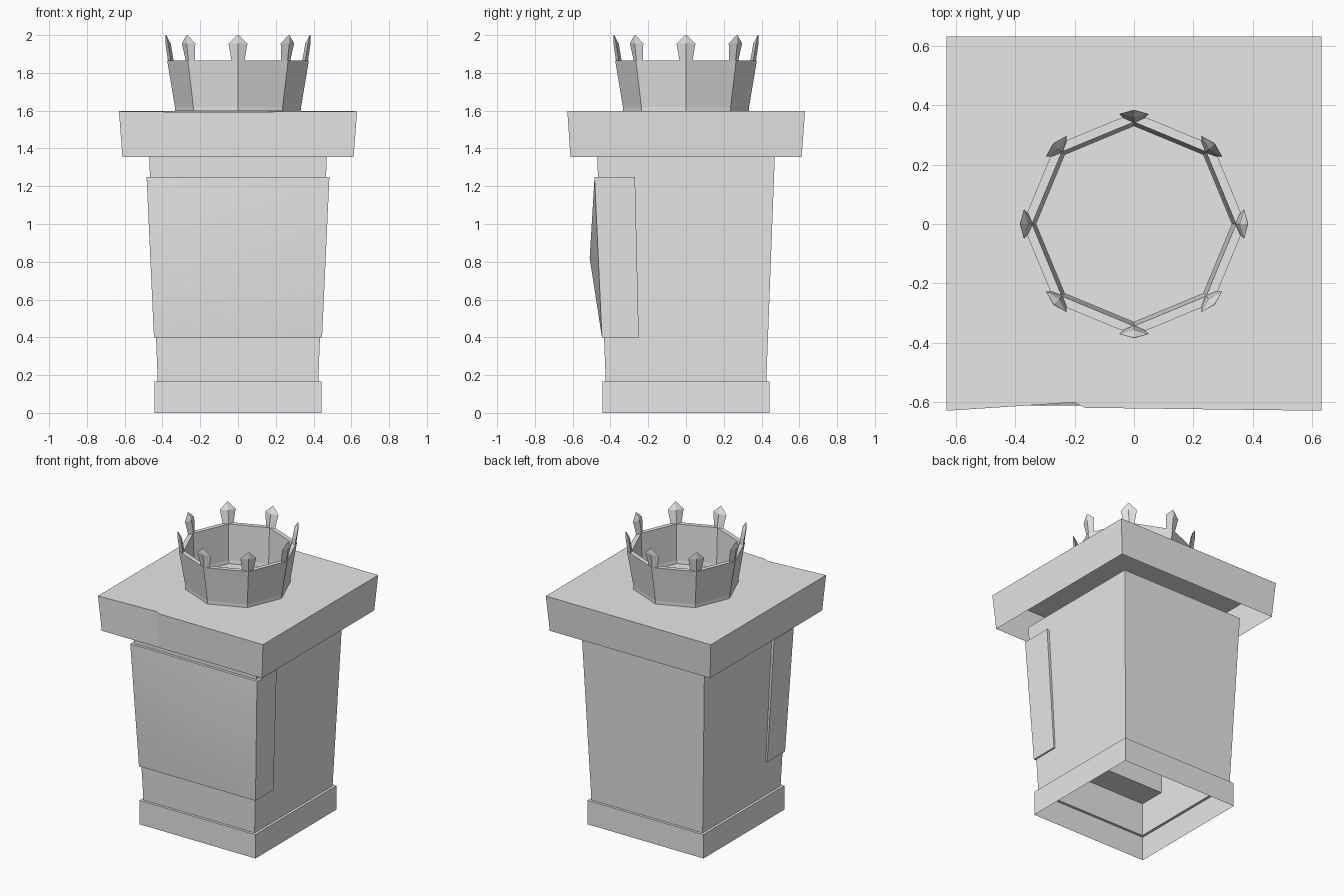
import bpy, bmesh, math
from mathutils import Vector

cube = bpy.data.objects.get("Cube")
if cube:
    bpy.data.objects.remove(cube, do_unlink=True)

# One stone colour
stone = bpy.data.materials.new("grey_stone")
stone.use_nodes = True
grey = (0.8, 0.8, 0.8, 1)
stone.diffuse_color = grey
stone.node_tree.nodes["Principled BSDF"].inputs["Base Color"].default_value = grey


def loft(name, rings, cap_start=False, cap_end=False, closed=False):
    """Skin a list of equal-length point rings, each counter-clockwise from above."""
    bm = bmesh.new()
    loops = [[bm.verts.new(p) for p in ring] for ring in rings]
    pairs = list(zip(loops, loops[1:]))
    if closed:
        pairs.append((loops[-1], loops[0]))
    for low, high in pairs:
        n = len(low)
        for i in range(n):
            j = (i + 1) % n
            bm.faces.new((low[i], low[j], high[j], high[i]))
    if cap_start:
        bm.faces.new(loops[0][::-1])
    if cap_end:
        bm.faces.new(loops[-1])
    bmesh.ops.remove_doubles(bm, verts=bm.verts, dist=0.0001)
    mesh = bpy.data.meshes.new(name)
    bm.to_mesh(mesh)
    bm.free()
    mesh.materials.append(stone)
    obj = bpy.data.objects.new(name, mesh)
    bpy.context.collection.objects.link(obj)
    return obj


def square(r, z):
    return [(-r, -r, z), (r, -r, z), (r, r, z), (-r, r, z)]


def octagon(r, z):
    return [(r * math.cos(i * math.pi / 4), r * math.sin(i * math.pi / 4), z)
            for i in range(8)]


# Hollow plinth with an inward ledge, and the flared shaft above it
loft("plinth", [square(0.443, 0), square(0.443, 0.165), square(0.425, 0.165)])
loft("shaft", [square(0.425, 0.165), square(0.47, 1.355)])

# Capital: open-bottomed shell with a chipped crack in its front edge
slab_low = [(-0.612, -0.612, 1.355), (-0.18, -0.61, 1.355), (-0.165, -0.612, 1.355),
            (0.612, -0.612, 1.355), (0.612, 0.612, 1.355), (-0.612, 0.612, 1.355)]
slab_high = [(-0.63, -0.628, 1.597), (-0.2, -0.6, 1.592), (-0.165, -0.618, 1.592),
             (0.63, -0.628, 1.597), (0.63, 0.63, 1.597), (-0.63, 0.63, 1.597)]
loft("capital", [slab_low, slab_high], cap_end=True)


# Front panel: wraps round the shaft and bulges to a point in the middle
def panel_ring(half, back, z):
    return [(-half, -half, z), (half, -half, z), (half, back, z), (-half, back, z)]


panel = loft("front_panel", [panel_ring(0.445, -0.25, 0.4), panel_ring(0.484, -0.27, 1.25)],
             cap_start=True, cap_end=True)
bm = bmesh.new()
bm.from_mesh(panel.data)
front = min(bm.faces, key=lambda f: f.calc_center_median().y)
centre = bmesh.ops.poke(bm, faces=[front])["verts"][0]
centre.co = (0, -0.51, 0.82)
bm.to_mesh(panel.data)
bm.free()
bpy.context.view_layer.objects.active = panel
panel.select_set(True)
bpy.ops.object.shade_smooth_by_angle(angle=math.radians(30))
panel.select_set(False)

# Crown wall: thick flared octagonal band
loft("crown_band", [octagon(0.33, 1.597), octagon(0.375, 1.865),
                    octagon(0.343, 1.865), octagon(0.333, 1.597)])

# Crown points: outward-leaning diamond spikes at the corners
levels = [(0.355, 0.015, 0.034, 1.86), (0.37, 0.014, 0.05, 1.955), (0.382, 0.002, 0.004, 2.0)]
for k in range(8):
    a = k * math.pi / 4
    out = Vector((math.cos(a), math.sin(a), 0))
    side = Vector((-math.sin(a), math.cos(a), 0))
    rings = []
    for radius, depth, width, z in levels:
        c = out * radius + Vector((0, 0, z))
        rings.append([c + out * depth, c + side * width, c - out * depth, c - side * width])
    loft(f"crown_point_{k + 1}", rings, cap_start=True, cap_end=True)
